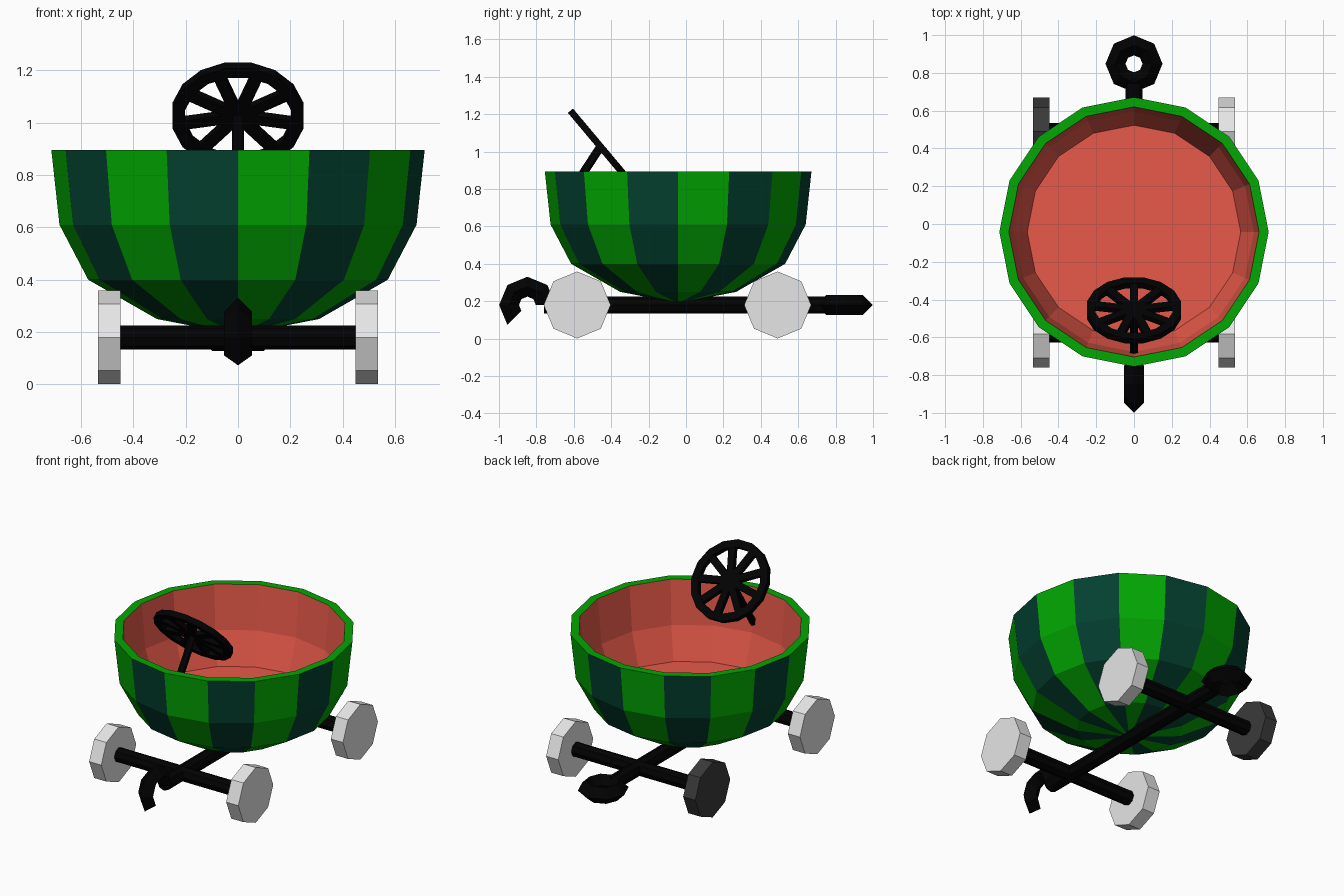
import bpy, bmesh, math
from mathutils import Vector, Matrix

if "Cube" in bpy.data.objects:
    bpy.data.objects.remove(bpy.data.objects["Cube"])


def material(name, rgb):
    m = bpy.data.materials.new(name)
    m.diffuse_color = (*rgb, 1)
    m.use_nodes = True
    m.node_tree.nodes["Principled BSDF"].inputs["Base Color"].default_value = m.diffuse_color
    return m


LIGHT = material("light green rind", (0.0005, 0.385, 0.0005))
DARK = material("dark green rind", (0.001, 0.052, 0.029))
RED = material("red flesh", (0.80, 0.10, 0.067))
BLACK = material("black metal", (0.0005, 0.0005, 0.0005))
GREY = material("light grey wheel", (0.79, 0.79, 0.79))
CHARCOAL = material("dark grey wheel", (0.042, 0.042, 0.042))


def finish(name, bm, mats, matrix=None):
    bmesh.ops.recalc_face_normals(bm, faces=bm.faces)
    if matrix:
        bm.transform(matrix)
    me = bpy.data.meshes.new(name)
    bm.to_mesh(me)
    bm.free()
    for m in mats:
        me.materials.append(m)
    ob = bpy.data.objects.new(name, me)
    bpy.context.collection.objects.link(ob)
    return ob


def rod(name, a, b, r, mat, sides=8):
    """Prism with its axis from a to b."""
    a, b = Vector(a), Vector(b)
    d = b - a
    bm = bmesh.new()
    bmesh.ops.create_cone(bm, cap_ends=True, segments=sides, radius1=r, radius2=r,
                          depth=d.length)
    rot = d.to_track_quat('Z', 'Y').to_matrix().to_4x4()
    return finish(name, bm, [mat], Matrix.Translation((a + b) / 2) @ rot)


def sweep(bm, section, major, angles, closed):
    """Sweep a (radial, axial) section around local z."""
    rings = [[bm.verts.new(((major + r) * math.cos(t), (major + r) * math.sin(t), h))
              for r, h in section] for t in angles]
    n, k = len(rings), len(section)
    for i in range(n if closed else n - 1):
        p, q = rings[i], rings[(i + 1) % n]
        for j in range(k):
            bm.faces.new((p[j], q[j], q[(j + 1) % k], p[(j + 1) % k]))
    if not closed:
        bm.faces.new(rings[0])
        bm.faces.new(rings[-1])


# Melon bowl: striped rind outside, light rim, red hollow with a flat floor
N = 16
profile = [(0.31, 0.25), (0.572, 0.40), (0.682, 0.61), (0.713, 0.895),
           (0.662, 0.895), (0.635, 0.61), (0.565, 0.405)]
bm = bmesh.new()
rings = [[bm.verts.new((r * math.cos(-math.pi / 2 + 2 * math.pi * i / N),
                        r * math.sin(-math.pi / 2 + 2 * math.pi * i / N), z))
          for i in range(N)] for r, z in profile]
tip = bm.verts.new((0, 0, 0.19))
for i in range(N):
    j = (i + 1) % N
    bm.faces.new((tip, rings[0][j], rings[0][i])).material_index = i % 2
    for k in range(len(rings) - 1):
        f = bm.faces.new((rings[k][i], rings[k][j], rings[k + 1][j], rings[k + 1][i]))
        f.material_index = i % 2 if k < 3 else (0 if k == 3 else 2)
bm.faces.new(rings[-1]).material_index = 2
finish("melon_bowl", bm, [LIGHT, DARK, RED], Matrix.Translation((0, -0.042, 0)))

# Chassis beam, axles and octagonal wheels (the rear left one is an odd dark spare)
Z = 0.18
rod("chassis_beam", (0, -0.76, Z), (0, 0.77, Z), 0.046, BLACK)
for end, y in (("front", -0.582), ("rear", 0.49)):
    rod(end + "_axle", (-0.46, y, Z), (0.46, y, Z), 0.046, BLACK)
    for side, s in (("left", -1), ("right", 1)):
        mat = CHARCOAL if (end, side) == ("rear", "left") else GREY
        rod(f"{end}_{side}_wheel", (s * 0.448, y, Z), (s * 0.535, y, Z), 0.179, mat)

# Rear towing ring and front hook share a diamond section
diamond = [(0.053, 0), (0, 0.053), (-0.053, 0), (0, -0.053)]
bm = bmesh.new()
sweep(bm, diamond, 0.098, [i * math.pi / 4 for i in range(8)], True)
finish("tow_ring", bm, [BLACK], Matrix.Translation((0, 0.848, Z)))

bm = bmesh.new()
sweep(bm, diamond, 0.098, [i * math.pi / 4 for i in range(6)], False)
to_yz = Matrix(((0, 0, 1, 0), (1, 0, 0, 0), (0, 1, 0, 0), (0, 0, 0, 1)))
finish("tow_hook", bm, [BLACK], Matrix.Translation((0, -0.848, Z)) @ to_yz)

# Tilted steering wheel: sixteen-sided rim with nine spokes
centre = Vector((0, -0.457, 1.027))
tilt = Matrix.Translation(centre) @ Matrix.Rotation(math.radians(130), 4, 'X')
bm = bmesh.new()
sweep(bm, [(-0.024, -0.018), (0.024, -0.018), (0.024, 0.018), (-0.024, 0.018)], 0.231,
      [math.radians(11.25 + 22.5 * i) for i in range(16)], True)
finish("steering_rim", bm, [BLACK], tilt)

bm = bmesh.new()
for i in range(9):
    m = (Matrix.Rotation(math.radians(270 + 40 * i), 4, 'Z')
         @ Matrix.Translation((0.11, 0, 0)) @ Matrix.Diagonal((0.22, 0.044, 0.03, 1)))
    bmesh.ops.create_cube(bm, size=1, matrix=m)
finish("steering_spokes", bm, [BLACK], tilt)

# Steering column down to the inner front wall
rod("steering_column", centre, (0, -0.69, 0.67), 0.023, BLACK, 6)
